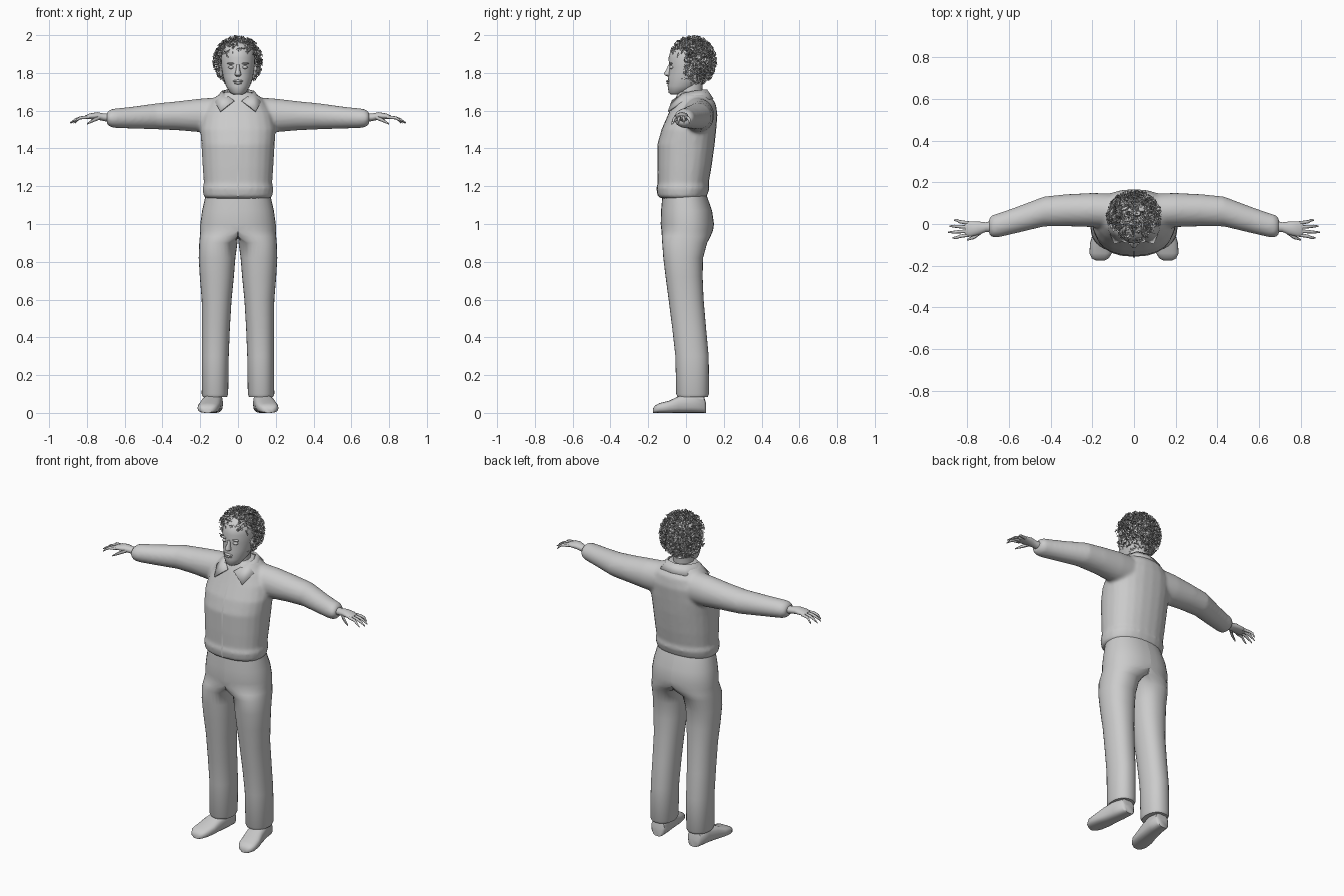
import bpy, bmesh, math, random
from mathutils import Vector

if "Cube" in bpy.data.objects:
    bpy.data.objects.remove(bpy.data.objects["Cube"])

random.seed(4)
grey = bpy.data.materials.new("plain grey")
grey.diffuse_color = (0.6, 0.6, 0.6, 1)
grey.use_nodes = True
grey.node_tree.nodes["Principled BSDF"].inputs["Base Color"].default_value = grey.diffuse_color


def oval(center, u, v, n=24, e=2.0):
    """Superellipse ring around center spanned by vectors u and v."""
    c, u, v = Vector(center), Vector(u), Vector(v)
    pts = []
    for i in range(n):
        a = 2 * math.pi * i / n
        ca, sa = math.cos(a), math.sin(a)
        pts.append(c + u * math.copysign(abs(ca) ** (2 / e), ca)
                   + v * math.copysign(abs(sa) ** (2 / e), sa))
    return pts


def loft(bm, rings):
    rows = [[bm.verts.new(p) for p in r] for r in rings]
    n = len(rows[0])
    for a, b in zip(rows, rows[1:]):
        for i in range(n):
            j = (i + 1) % n
            bm.faces.new((a[i], a[j], b[j], b[i]))
    bm.faces.new(rows[0])
    bm.faces.new(rows[-1])


def level(z, y0, y1, rx, cx=0, n=24, e=2.0):
    """Horizontal ring reaching from y0 to y1."""
    return oval((cx, (y0 + y1) / 2, z), (rx, 0, 0), (0, (y1 - y0) / 2, 0), n, e)


def across(x, y, z, ry, rz, side=1, n=16):
    """Ring facing along x, for sleeves and hands."""
    return oval((side * x, y, z), (0, ry, 0), (0, 0, rz), n)


def ball(bm, c, r, seg=12):
    res = bmesh.ops.create_uvsphere(bm, u_segments=seg, v_segments=seg // 2 + 2, radius=1)
    for v in res["verts"]:
        v.co = Vector(c) + Vector(v.co[k] * r[k] for k in range(3))


def finish(name, bm, mirror=False, smooth=True, normals=True):
    if normals:
        bmesh.ops.recalc_face_normals(bm, faces=bm.faces)
    me = bpy.data.meshes.new(name)
    bm.to_mesh(me)
    bm.free()
    me.materials.append(grey)
    ob = bpy.data.objects.new(name, me)
    bpy.context.collection.objects.link(ob)
    if smooth:
        bpy.ops.object.select_all(action='DESELECT')
        ob.select_set(True)
        bpy.context.view_layer.objects.active = ob
        bpy.ops.object.shade_smooth_by_angle(angle=math.radians(50))
    if mirror:
        m = ob.modifiers.new("mirror", 'MIRROR')
        m.merge_threshold = 0.0005
    return ob


# jacket: torso and both sleeves fused into one soft skin
torso = [(1.135, -.13, .095, .165), (1.145, -.15, .11, .182), (1.19, -.158, .125, .188),
         (1.215, -.15, .12, .181), (1.30, -.152, .135, .187), (1.42, -.152, .152, .194),
         (1.50, -.13, .16, .20), (1.58, -.095, .167, .185), (1.64, -.07, .157, .15),
         (1.68, -.05, .125, .11), (1.70, -.04, .10, .07)]
sleeve = [(.05, .06, 1.575, .085, .10), (.2, .067, 1.575, .082, .089), (.32, .066, 1.573, .077, .077),
          (.43, .06, 1.57, .072, .069), (.56, .02, 1.563, .063, .058), (.645, -.005, 1.56, .058, .052),
          (.675, -.01, 1.56, .055, .048), (.695, -.012, 1.56, .04, .03)]
bm = bmesh.new()
loft(bm, [level(*r, e=2.3) for r in torso])
for s in (1, -1):
    loft(bm, [across(*r, side=s, n=24) for r in sleeve])
jacket = finish("jacket", bm)
rm = jacket.modifiers.new("fuse", 'REMESH')
rm.mode = 'VOXEL'
rm.voxel_size = 0.01
rm.use_smooth_shade = True
sm = jacket.modifiers.new("soften", 'SMOOTH')
sm.iterations = 5

# zip strip down the jacket front
bm = bmesh.new()
strip = [[bm.verts.new((x, y0 - .002, z)) for x in (-.005, .005)] for z, y0, y1, rx in torso[1:9]]
for a, b in zip(strip, strip[1:]):
    bm.faces.new((a[0], a[1], b[1], b[0]))
finish("zip_strip", bm)

# pointed shirt collar
top = [(0, .112, 1.712), (.06, .095, 1.712), (.085, .04, 1.705), (.075, -.02, 1.692), (.022, -.075, 1.655)]
low = [(0, .145, 1.665), (.085, .128, 1.662), (.125, .05, 1.66), (.122, -.03, 1.645), (.095, -.096, 1.598)]
bm = bmesh.new()
rows = [[bm.verts.new(p) for p in r] for r in (top, low)]
for i in range(4):
    bm.faces.new((rows[0][i], rows[0][i + 1], rows[1][i + 1], rows[1][i]))
collar = finish("collar", bm, mirror=True)
collar.modifiers.new("cloth", 'SOLIDIFY').thickness = 0.008

# trousers: one leg whose upper rings stop at the middle line
legs = [(.085, -.045, .115, .064, .122), (.10, -.052, .122, .07, .122), (.30, -.056, .12, .071, .12),
        (.45, -.073, .106, .074, .117), (.60, -.092, .093, .079, .113), (.72, -.108, .088, .09, .112),
        (.82, -.12, .09, .097, .111), (.90, -.126, .112, .101, .104), (.935, -.128, .13, .14, .062),
        (.965, -.13, .143, .2, 0), (1.0, -.134, .148, .2, 0), (1.07, -.132, .138, .19, 0),
        (1.15, -.125, .11, .172, 0)]
bm = bmesh.new()
loft(bm, [[Vector((max(p.x, 0), p.y, p.z)) for p in level(*r, n=32, e=2.2)] for r in legs])
finish("trousers", bm, mirror=True)

# shoes with flat soles
shoe = [(.106, .122, .03, .05), (.095, .124, .044, .09), (.03, .13, .05, .105), (-.04, .142, .054, .088),
        (-.09, .152, .058, .064), (-.14, .16, .054, .052), (-.165, .162, .04, .038), (-.175, .162, .02, .022)]
bm = bmesh.new()
loft(bm, [oval((cx, y, h / 2), (rx, 0, 0), (0, 0, h / 2), 20, 2.8) for y, cx, rx, h in shoe])
finish("shoe", bm, mirror=True)

# hands: palm, four fingers, thumb
bm = bmesh.new()
loft(bm, [across(*r) for r in [(.66, -.01, 1.563, .03, .026), (.71, -.015, 1.565, .023, .02),
                               (.745, -.02, 1.572, .032, .02), (.785, -.024, 1.57, .037, .015),
                               (.81, -.025, 1.565, .032, .009)]])
for y, tip in ((.004, .862), (-.015, .885), (-.034, .89), (-.052, .87)):
    spread = (y + .024) * .5
    loft(bm, [across(.79, y, 1.566, .009, .009, n=8), across(.835, y + spread * .5, 1.562, .008, .008, n=8),
              across((.835 + tip) / 2, y + spread, 1.552, .007, .007, n=8),
              across(tip, y + spread, 1.535, .003, .003, n=8)])
loft(bm, [across(.73, -.035, 1.565, .012, .012, n=8), across(.765, -.062, 1.55, .01, .01, n=8),
          across(.80, -.076, 1.53, .004, .004, n=8)])
finish("hand", bm, mirror=True)

# neck
bm = bmesh.new()
loft(bm, [level(1.60, -.075, .08, .06), level(1.65, -.06, .085, .06), level(1.70, -.04, .085, .056),
          level(1.76, -.03, .09, .056)])
finish("neck", bm)

# head
bm = bmesh.new()
loft(bm, [level(*r) for r in [(1.685, -.08, -.03, .022), (1.695, -.092, .01, .042), (1.73, -.097, .07, .064),
                              (1.78, -.094, .11, .08), (1.83, -.088, .13, .088), (1.88, -.093, .135, .091),
                              (1.92, -.08, .125, .084), (1.95, -.05, .10, .064), (1.97, -.01, .06, .03)]])
finish("head", bm)

# facial features
bm = bmesh.new()
loft(bm, [level(z, y, -.07, r, n=10) for z, y, r in
          [(1.782, -.10, .012), (1.79, -.116, .018), (1.80, -.117, .015), (1.82, -.104, .01), (1.845, -.093, .008)]])
finish("nose", bm)
bm = bmesh.new()
ball(bm, (0, -.093, 1.757), (.027, .012, .007))
ball(bm, (0, -.092, 1.746), (.023, .012, .007))
finish("lips", bm)
bm = bmesh.new()
ball(bm, (.036, -.076, 1.83), (.016, .012, .009))
finish("eye", bm, mirror=True)
bm = bmesh.new()
ball(bm, (.036, -.079, 1.85), (.022, .012, .005))
finish("brow", bm, mirror=True)
bm = bmesh.new()
ball(bm, (.09, .02, 1.81), (.012, .022, .032))
finish("ear", bm, mirror=True)

# curly hair: crooked little ribbons scattered over the scalp
bm = bmesh.new()
center, size = Vector((0, .034, 1.862)), Vector((.132, .128, .136))
made = 0
while made < 1300:
    d = Vector(random.gauss(0, 1) for _ in range(3)).normalized()
    start = center + d * random.uniform(.74, .92) * size
    if (d.y < -.3 and start.z < 1.90) or start.z < 1.735:
        continue
    made += 1
    p, last = start, None
    for k in range(4):
        w = Vector(random.uniform(-1, 1) for _ in range(3)).normalized() * (.006, .006, .005, .001)[k]
        pair = [bm.verts.new(p - w), bm.verts.new(p + w)]
        if last:
            bm.faces.new((last[0], last[1], pair[1], pair[0]))
        last = pair
        step = Vector(random.gauss(0, .0105) for _ in range(3)) + d * .004
        p = p + step
        q = p - center
        r = Vector(q[i] / size[i] for i in range(3)).length
        if r > 1.03:
            p = center + q * (1.0 / r)
finish("curly_hair", bm, smooth=False, normals=False)
